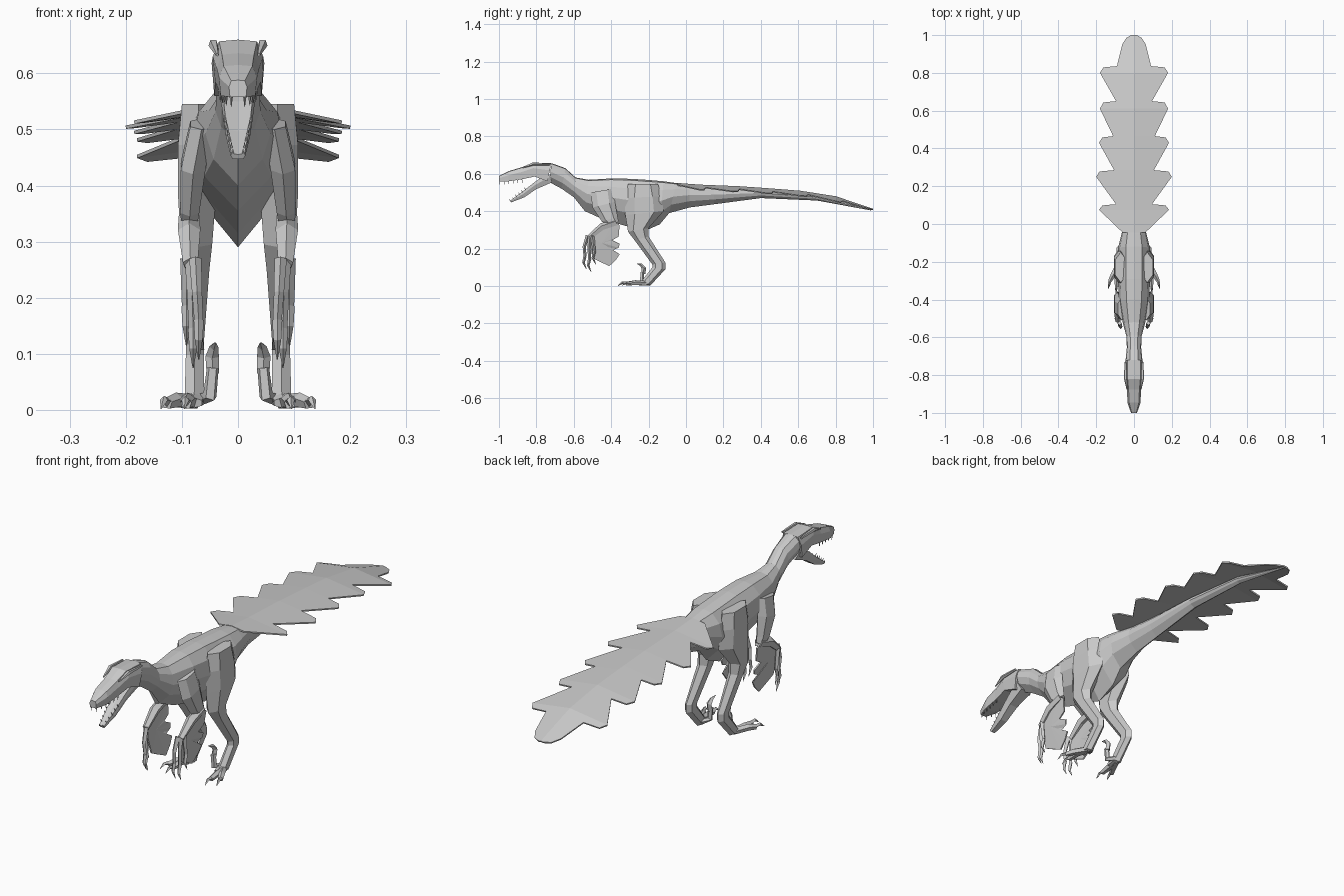
import bpy, bmesh, math
from mathutils import Vector

grey = bpy.data.materials.new("light grey")
grey.diffuse_color = (0.6, 0.6, 0.6, 1)


def make(name, verts, faces, mirror=False, thick=0):
    me = bpy.data.meshes.new(name)
    me.from_pydata([tuple(v) for v in verts], [], faces)
    bm = bmesh.new()
    bm.from_mesh(me)
    bmesh.ops.recalc_face_normals(bm, faces=bm.faces)
    bm.to_mesh(me)
    bm.free()
    me.materials.append(grey)
    ob = bpy.data.objects.new(name, me)
    bpy.context.collection.objects.link(ob)
    if thick:
        s = ob.modifiers.new("thickness", "SOLIDIFY")
        s.thickness, s.offset = thick, 0
    if mirror:
        ob.modifiers.new("mirror", "MIRROR").use_clip = False
    return ob


def skin(name, rings, mirror=False):
    """Join equal rings of points into a closed skin."""
    n = len(rings[0])
    faces = [(i * n + j, i * n + (j + 1) % n, (i + 1) * n + (j + 1) % n, (i + 1) * n + j)
             for i in range(len(rings) - 1) for j in range(n)]
    last = (len(rings) - 1) * n
    faces += [tuple(range(n)), tuple(range(last, last + n))]
    return make(name, [p for r in rings for p in r], faces, mirror)


def trunk(name, stations, profile):
    """Symmetric loft; station = top y, top z, bottom y, bottom z, half width."""
    rings = []
    for yt, zt, yb, zb, w in stations:
        side = [(f * w, yt + (yb - yt) * t, zt + (zb - zt) * t) for f, t in profile]
        rings.append(side + [(-x, y, z) for x, y, z in reversed(side) if x > 1e-6])
    return skin(name, rings)


def tube(name, pts, radii, n=5, mirror=True):
    pts = [Vector(p) for p in pts]
    rings = []
    for i, (p, r) in enumerate(zip(pts, radii)):
        d = (pts[min(i + 1, len(pts) - 1)] - pts[max(i - 1, 0)]).normalized()
        u = d.cross(Vector((1, 0, 0))).normalized()
        v = d.cross(u)
        rings.append([p + r * (math.cos(a) * u + math.sin(a) * v)
                      for a in (2 * math.pi * k / n for k in range(n))])
    return skin(name, rings, mirror)


# neck, torso and tail
trunk("body", [
    (-.72, .657, -.73, .555, .045), (-.645, .63, -.665, .52, .038),
    (-.59, .58, -.60, .475, .04), (-.52, .568, -.54, .40, .058),
    (-.40, .575, -.44, .355, .08), (-.29, .573, -.30, .315, .085),
    (-.2, .567, -.23, .29, .085), (-.12, .56, -.14, .33, .085),
    (-.05, .55, -.09, .39, .07), (.02, .54, .02, .42, .048),
    (.15, .53, .15, .437, .036), (.4, .52, .4, .47, .026),
    (.7, .49, .7, .457, .017), (.99, .41, .99, .404, .005)],
    [(0, 0), (.5, .03), (.88, .2), (1, .45), (.75, .72), (0, 1)])

# head and open jaw
trunk("skull", [
    (-1, .588, -1, .558, .016), (-.945, .615, -.95, .56, .034),
    (-.875, .636, -.88, .57, .038), (-.82, .66, -.81, .585, .045),
    (-.72, .657, -.74, .56, .047)],
    [(0, 0), (.75, .04), (1, .4), (.9, 1), (0, 1)])
trunk("lower_jaw", [
    (-.94, .457, -.935, .447, .013), (-.88, .50, -.865, .474, .022),
    (-.81, .555, -.80, .518, .029), (-.735, .605, -.715, .555, .038)],
    [(0, .15), (.9, 0), (1, .4), (.7, 1), (0, 1)])
tube("brow", [(.037, -.875, .633), (.044, -.82, .652), (.046, -.73, .65)], [.003, .009, .005])
for i in range(6):
    t = i / 5
    x, y = .012 + .02 * t ** .5, -.995 + .12 * t
    tube("upper_tooth", [(x, y, .562 + .008 * t), (x, y, .54 + .012 * t)], [.004, .0005], 3)
    x, y, z = .009 + .014 * t, -.938 + .08 * t, .452 + .062 * t
    tube("lower_tooth", [(x, y, z), (x, y - .008, z + .013)], [.003, .0005], 3)


# legs: station = front y, front z, back y, back z, centre x, half width
def limb(name, stations, n=6):
    rings = []
    for yf, zf, yb, zb, xc, w in stations:
        ring = []
        for k in range(n):
            a = 2 * math.pi * (k + .5) / n
            t = .5 - .5 * math.sin(a) / math.sin(math.pi / 2)
            ring.append((xc + w * math.cos(a) / math.cos(math.pi / n),
                         yf + (yb - yf) * t, zf + (zb - zf) * t))
        rings.append(ring)
    return skin(name, rings, True)


limb("hind_leg", [
    (-.31, .545, -.15, .545, .07, .03), (-.325, .47, -.13, .48, .072, .035),
    (-.325, .38, -.12, .40, .073, .034), (-.31, .29, -.20, .31, .074, .028),
    (-.275, .245, -.20, .265, .074, .023), (-.18, .115, -.11, .125, .077, .016),
    (-.18, .10, -.11, .09, .077, .016), (-.235, .03, -.19, .003, .078, .017),
    (-.255, .022, -.25, .003, .08, .016)])

# toes with claws and raised sickle toe
for name, dx, tip in (("outer_toe", .052, -.335), ("middle_toe", .014, -.355)):
    tube(name, [(.08, -.21, .014), (.082 + dx * .55, -.27, .017), (.08 + dx * .9, tip + .035, .012)],
         [.014, .014, .011])
    tube(name + "_claw", [(.08 + dx * .88, tip + .04, .014), (.08 + dx, tip + .015, .018),
                          (.08 + dx * 1.1, tip - .008, .002)], [.009, .007, .001], 4)
tube("sickle_toe", [(.07, -.2, .02), (.05, -.235, .025), (.045, -.235, .075)], [.013, .013, .011])
tube("sickle_claw", [(.045, -.228, .065), (.046, -.225, .095), (.043, -.24, .113), (.04, -.262, .12)],
     [.011, .012, .008, .001], 4)

# arms, fingers and claws
limb("upper_arm", [
    (-.51, .50, -.39, .52, .065, .02), (-.50, .42, -.38, .45, .08, .022),
    (-.45, .345, -.365, .37, .086, .017), (-.41, .315, -.36, .345, .087, .013)])
tube("forearm", [(.087, -.375, .34), (.087, -.45, .315), (.085, -.515, .26)], [.02, .021, .014])
for i, (y, z, x) in enumerate(((-.54, .09, .07), (-.515, .075, .08), (-.49, .115, .092))):
    w = (.076 + .008 * i, -.525 + .012 * i, .27)
    m = (x, y, z + .07)
    tube("finger", [w, ((w[0] + x) / 2, y - .004, .21), m], [.011, .009, .008], 4)
    tube("finger_claw", [m, (x, y - .008, z + .035), (x, y + .008, z)], [.009, .007, .001], 4)

# serrated feather plate behind each forearm
edge = [(-.52, .26), (-.385, .345), (-.355, .325), (-.36, .265), (-.395, .245), (-.355, .225),
        (-.36, .205), (-.395, .19), (-.355, .17), (-.375, .14), (-.41, .107), (-.46, .13), (-.50, .15)]
plate = [(.062 + .14 * (z - .1), y, z) for y, z in edge]
hub = len(plate)
plate.append((.082, -.45, .23))
make("arm_feathers", plate, [(hub, i, (i + 1) % hub) for i in range(hub)], True, .006)


# wide tail fan with swept feather tips
def spine(y):
    k = [(-.1, .555), (.0, .542), (.3, .53), (.6, .508), (.8, .477), (1.0, .41)]
    for (a, za), (b, zb) in zip(k, k[1:]):
        if y <= b:
            return za + (zb - za) * (y - a) / (b - a)
    return k[-1][1]


rim = [(.06, -.045)]
for tip_x, tip_y, notch_x, notch_y in ((.185, .075, .095, .105), (.2, .25, .105, .285),
                                       (.185, .43, .11, .465), (.18, .61, .095, .65),
                                       (.18, .8, .09, .835)):
    rim += [(tip_x, tip_y), (tip_x - .018, notch_y - .007), (notch_x, notch_y)]
rim += [(.062, .95), (.04, .985), (.012, 1.0)]
verts = []
for x, y in rim:
    drop = .14 * x
    verts += [(0, y, spine(y)), (x, y, spine(y) - drop), (-x, y, spine(y) - drop)]
faces = []
for i in range(len(rim) - 1):
    a, b = 3 * i, 3 * i + 3
    faces += [(a, a + 1, b + 1, b), (a, b, b + 2, a + 2)]
make("tail_fan", verts, faces, False, .006)
